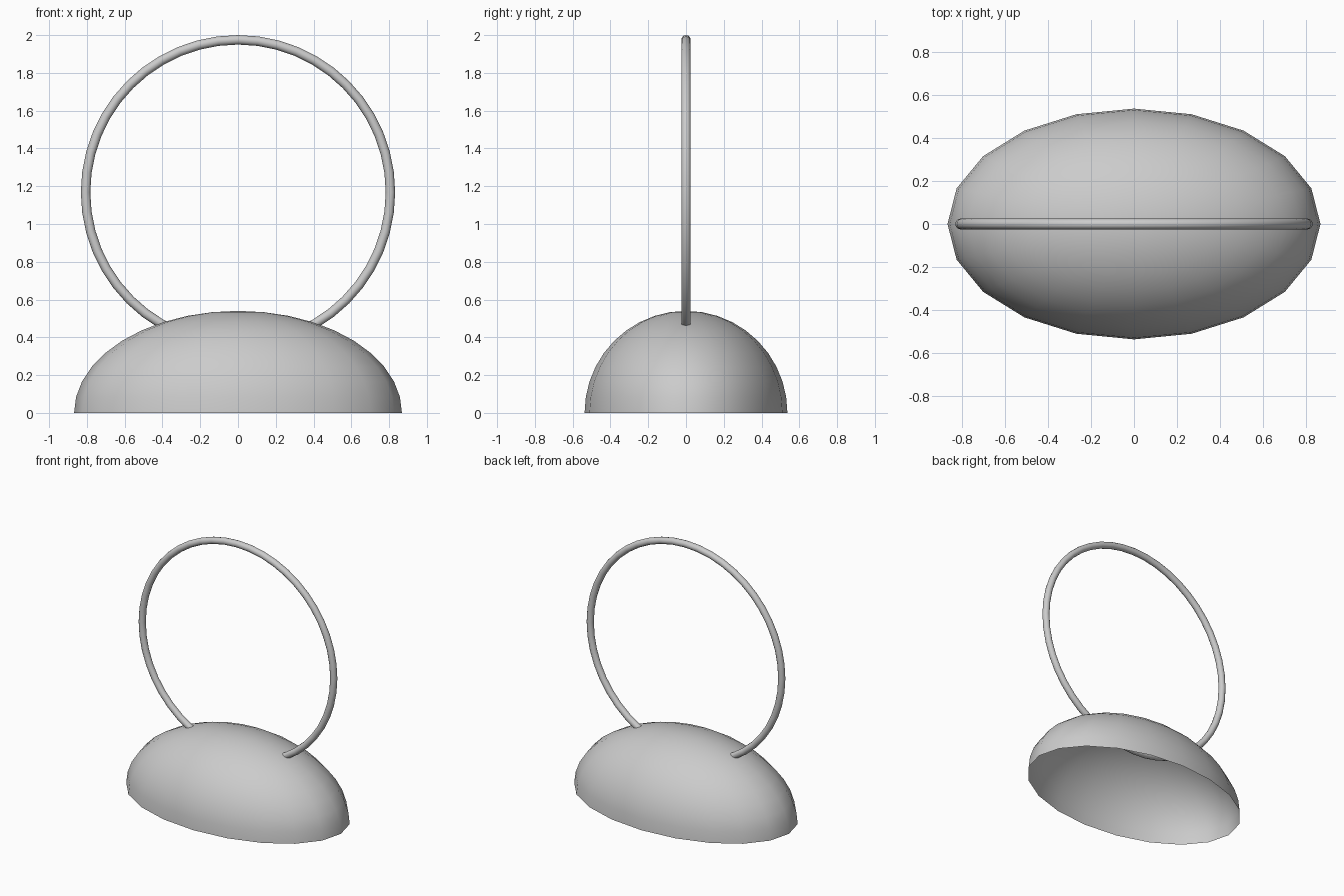
import bpy, bmesh, math

if "Cube" in bpy.data.objects:
    bpy.data.objects.remove(bpy.data.objects["Cube"])

# open half-ellipsoid dome: 20 sides, 9 degree latitude steps
bm = bmesh.new()
bmesh.ops.create_uvsphere(bm, u_segments=20, v_segments=20, radius=1.0)
low = [v for v in bm.verts if v.co.z < -0.01]
bmesh.ops.delete(bm, geom=low, context='VERTS')
bmesh.ops.scale(bm, vec=(0.868, 0.537, 0.54), verts=bm.verts)
mesh = bpy.data.meshes.new("dome")
bm.to_mesh(mesh)
bm.free()
mesh.shade_smooth()
dome = bpy.data.objects.new("dome", mesh)
bpy.context.collection.objects.link(dome)

# upright ring whose lower arc passes through the dome
bpy.ops.mesh.primitive_torus_add(
    major_segments=48, minor_segments=12, major_radius=0.807, minor_radius=0.025,
    location=(0, 0, 1.168), rotation=(math.pi / 2, 0, 0))
ring = bpy.context.object
ring.name = "ring"
ring.data.shade_smooth()
